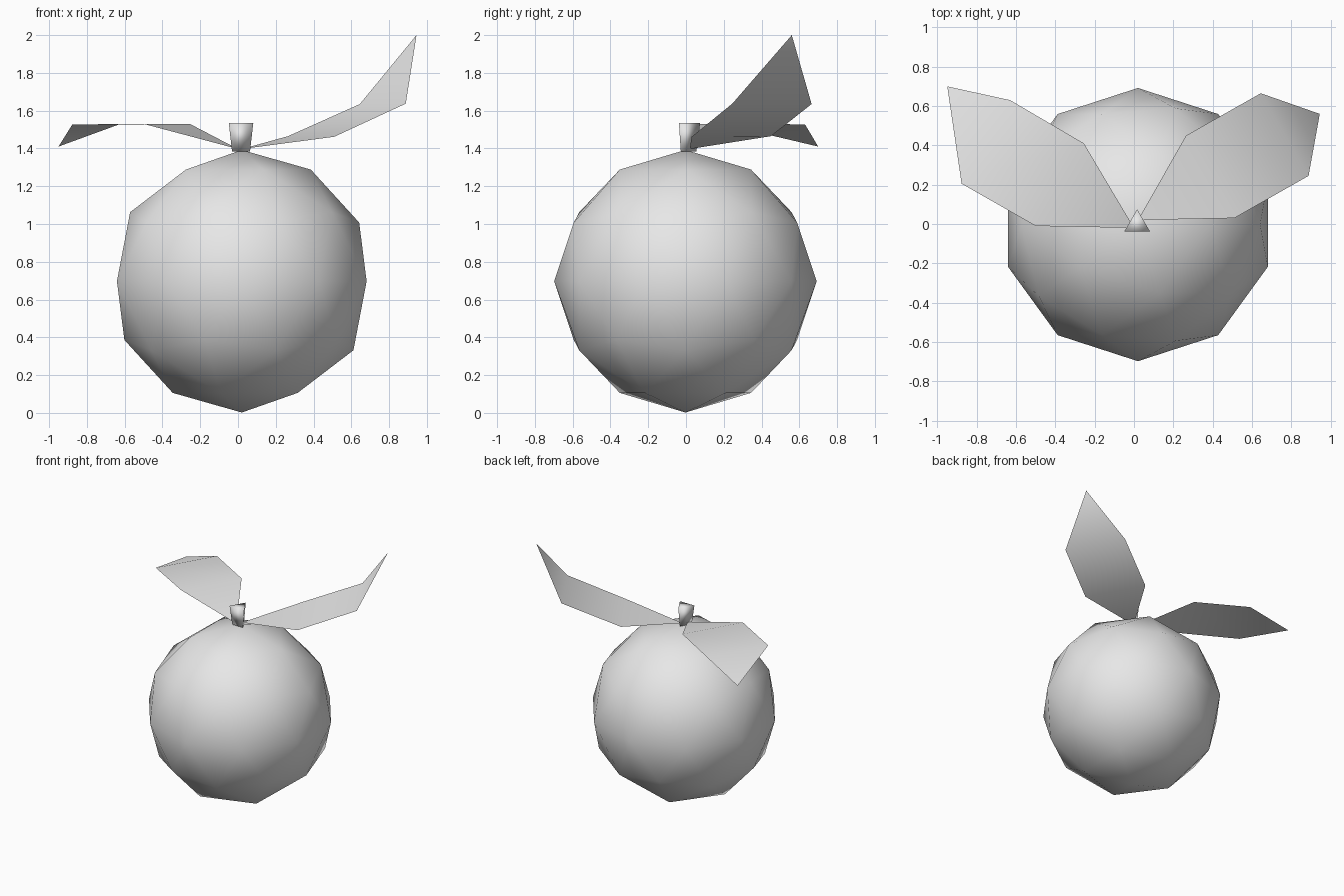
import bpy
import bmesh

cube = bpy.data.objects.get("Cube")
if cube:
    bpy.data.objects.remove(cube, do_unlink=True)


def make_material(name, colour):
    mat = bpy.data.materials.new(name)
    mat.use_nodes = True
    mat.diffuse_color = colour
    mat.node_tree.nodes["Principled BSDF"].inputs["Base Color"].default_value = colour
    return mat


grey = make_material("light grey", (0.8, 0.8, 0.8, 1))


def finish(obj, name):
    obj.name = name
    obj.data.name = name
    obj.data.materials.append(grey)
    for poly in obj.data.polygons:
        poly.use_smooth = True


def make_leaf(name, base, sides, tip):
    """Leaf sheet: a base point, paired side points, then a tip point."""
    bm = bmesh.new()
    root, end = bm.verts.new(base), bm.verts.new(tip)
    rows = [[bm.verts.new(p) for p in pair] for pair in sides]
    bm.faces.new((root, *rows[0]))
    for (a, b), (c, d) in zip(rows, rows[1:]):
        bm.faces.new((a, c, d, b)[::-1])
    bm.faces.new((*rows[-1][::-1], end))
    # Upper side of the leaf faces the sky
    bm.normal_update()
    bmesh.ops.reverse_faces(bm, faces=[f for f in bm.faces if f.normal.z < 0])
    mesh = bpy.data.meshes.new(name)
    bm.to_mesh(mesh)
    bm.free()
    obj = bpy.data.objects.new(name, mesh)
    bpy.context.collection.objects.link(obj)
    finish(obj, name)


# Round fruit body
bpy.ops.mesh.primitive_ico_sphere_add(subdivisions=2, radius=0.695,
                                      location=(0.02, -0.003, 0.697))
finish(bpy.context.object, "fruit")

# Three-sided stem, wider at the top
bpy.ops.mesh.primitive_cone_add(vertices=3, radius1=0.055, radius2=0.075,
                                depth=0.15, location=(0.016, 0, 1.46))
finish(bpy.context.object, "stem")

# Left leaf curls upward, right leaf droops at its tip
make_leaf("left_leaf", (0.02, 0.02, 1.397),
          [((0.51, 0.03, 1.462), (0.265, 0.45, 1.465)),
           ((0.888, 0.245, 1.637), (0.645, 0.665, 1.635))],
          (0.945, 0.56, 2.0))
make_leaf("right_leaf", (0.0, -0.02, 1.397),
          [((-0.5, -0.01, 1.53), (-0.255, 0.41, 1.53)),
           ((-0.877, 0.205, 1.527), (-0.63, 0.63, 1.527))],
          (-0.95, 0.70, 1.41))
